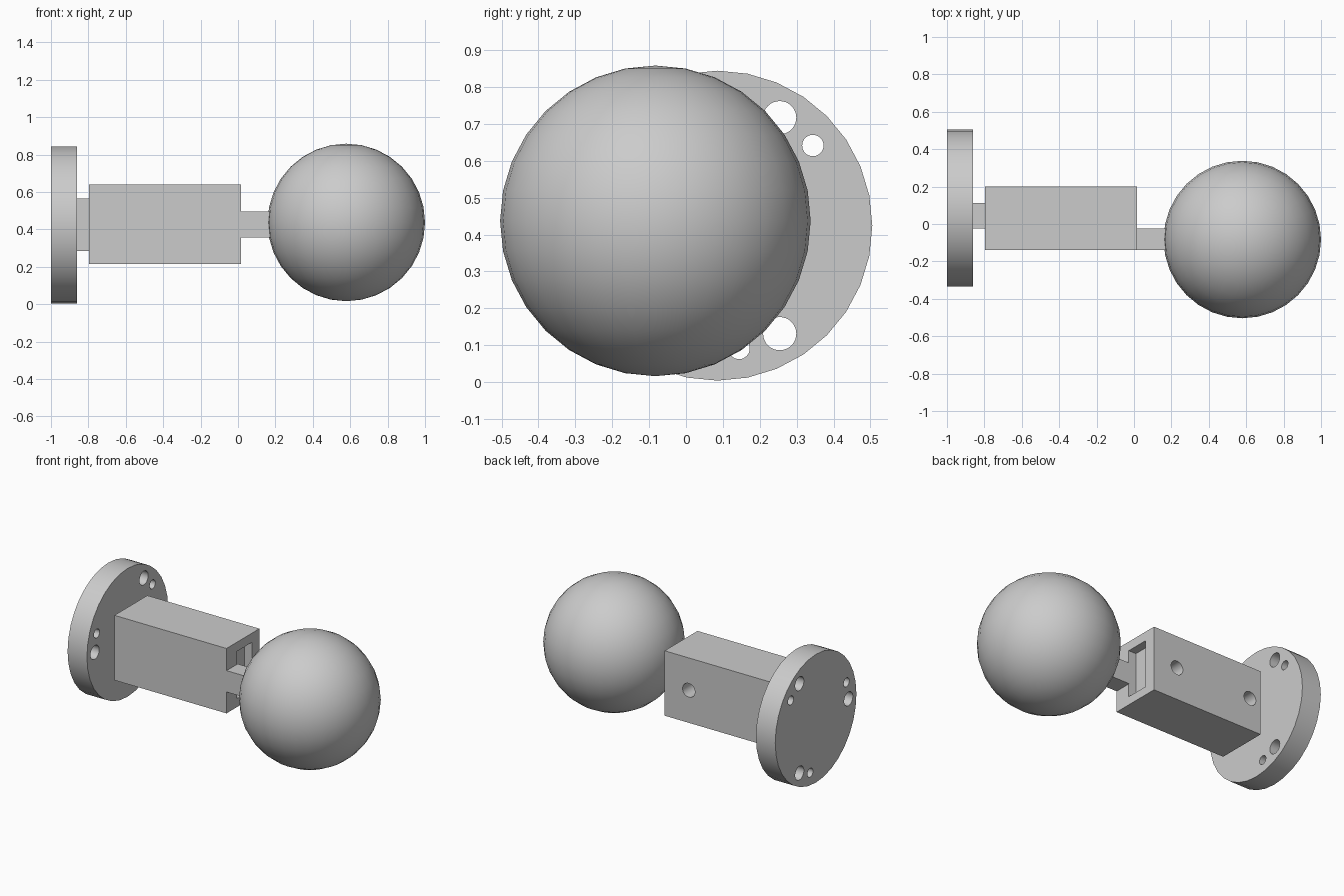
import bpy
from math import radians, cos, sin
from mathutils import Vector

default = bpy.data.objects.get("Cube")
if default:
    bpy.data.objects.remove(default, do_unlink=True)

GREY = (0.6, 0.6, 0.6, 1)
grey = bpy.data.materials.new("plain grey")
grey.use_nodes = True
grey.diffuse_color = GREY
grey.node_tree.nodes["Principled BSDF"].inputs["Base Color"].default_value = GREY


def finish(name):
    ob = bpy.context.object
    ob.name = name
    ob.data.materials.append(grey)
    bpy.ops.object.transform_apply(location=False, rotation=True, scale=True)
    return ob


def box(name, low, high):
    low, high = Vector(low), Vector(high)
    bpy.ops.mesh.primitive_cube_add(size=1, location=(low + high) / 2)
    bpy.context.object.scale = high - low
    return finish(name)


def cylinder(name, centre, radius, depth, axis, sides=32):
    turn = (0, radians(90), 0) if axis == "x" else (radians(90), 0, 0)
    bpy.ops.mesh.primitive_cylinder_add(vertices=sides, radius=radius, depth=depth,
                                        location=centre, rotation=turn)
    return finish(name)


def cut(target, cutter):
    cutter.hide_render = True
    mod = target.modifiers.new("cut", "BOOLEAN")
    mod.operation = "DIFFERENCE"
    mod.solver = "EXACT"
    mod.object = cutter
    bpy.ops.object.select_all(action="DESELECT")
    target.select_set(True)
    bpy.context.view_layer.objects.active = target
    bpy.ops.object.modifier_apply(modifier=mod.name)
    bpy.data.objects.remove(cutter, do_unlink=True)


def smooth(ob, angle=35):
    bpy.ops.object.select_all(action="DESELECT")
    ob.select_set(True)
    bpy.context.view_layer.objects.active = ob
    bpy.ops.object.shade_smooth_by_angle(angle=radians(angle))


# Round mounting flange with three pairs of through holes
flange_y, flange_z = 0.085, 0.424
flange = cylinder("mounting_flange", (-0.93, flange_y, flange_z), 0.42, 0.14, "x")
for turn in (60, 180, 300):
    for offset, radius in ((0, 0.045), (-20, 0.029)):
        a = radians(turn + offset)
        spot = (-0.93, flange_y + 0.338 * cos(a), flange_z + 0.338 * sin(a))
        cut(flange, cylinder("cutter", spot, radius, 0.4, "x"))
smooth(flange)

# Rectangular tongue between flange and body
box("neck", (-0.86, -0.025, 0.285), (-0.797, 0.113, 0.565))

# Body block with an end socket and two blind screw holes in the back
body = box("body_block", (-0.797, -0.14, 0.215), (0.015, 0.2, 0.64))
cut(body, box("cutter", (-0.04, -0.03, 0.27), (0.1, 0.122, 0.58)))
for x in (-0.16, -0.716):
    cut(body, cylinder("cutter", (x, 0.2, 0.428), 0.045, 0.34, "y"))
smooth(body)

# Arm running flush from the front of the body into the ball
box("arm", (0.015, -0.14, 0.355), (0.3, -0.025, 0.495))

# Ball
bpy.ops.mesh.primitive_uv_sphere_add(segments=32, ring_count=16, radius=0.421,
                                     location=(0.579, -0.083, 0.437))
smooth(finish("ball"))
